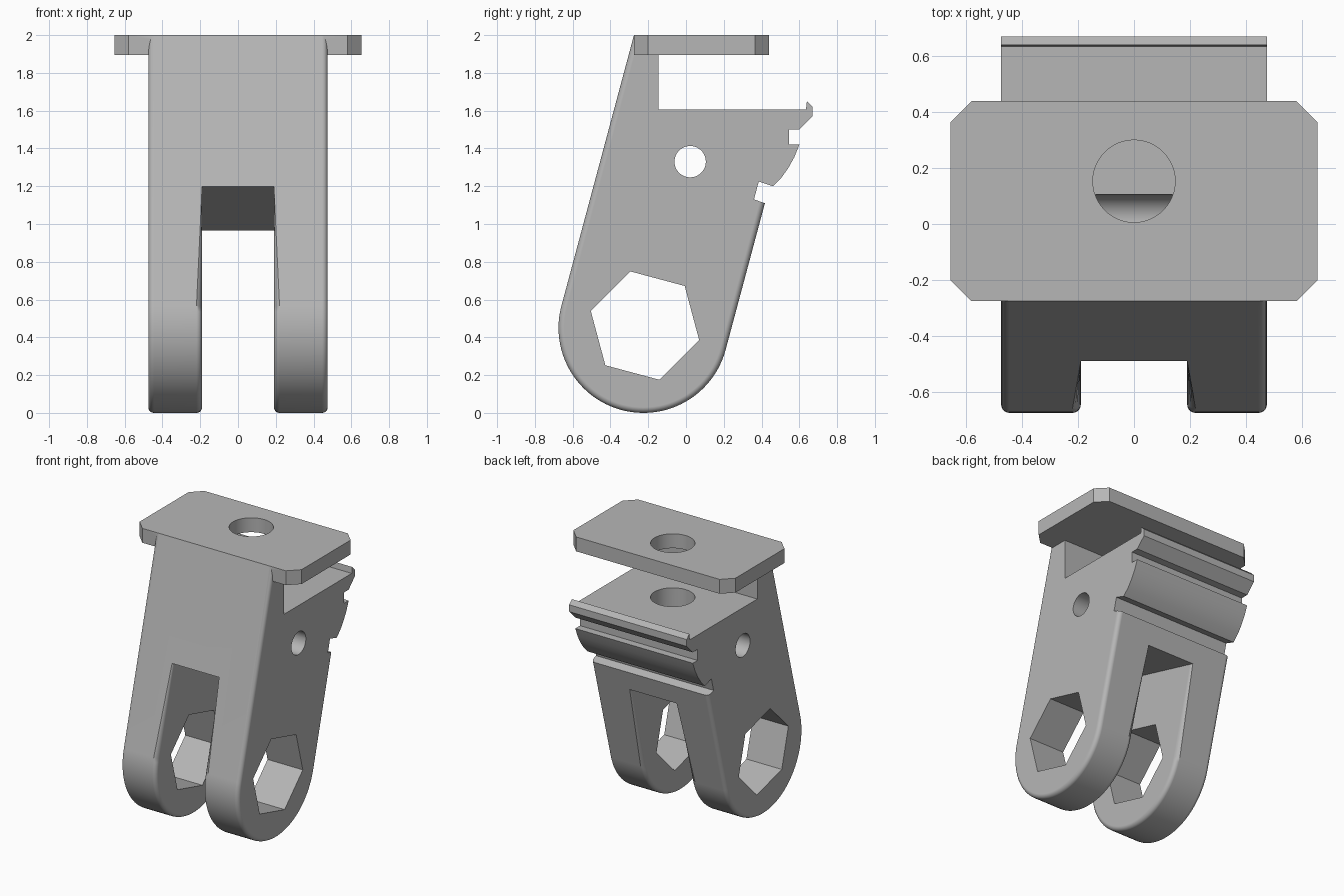
import bpy, bmesh
from math import sin, cos, tan, pi, radians
from mathutils import Matrix, Vector

if "Cube" in bpy.data.objects:
    bpy.data.objects.remove(bpy.data.objects["Cube"], do_unlink=True)

TILT = radians(15)
CY, CZ, R = -0.225, 0.45, 0.45      # round lower end of the arms
HALF, SLOT = 0.475, 0.19            # half widths of body and slot

grey = bpy.data.materials.new("plain grey")
grey.use_nodes = True
grey.diffuse_color = (0.47, 0.47, 0.47, 1)
grey.node_tree.nodes["Principled BSDF"].inputs["Base Color"].default_value = grey.diffuse_color


def prism(name, points, low, high, axis):
    """Extrude a 2D outline along x (points are y, z) or z (points are x, y)."""
    bm = bmesh.new()
    place = (lambda a, b: (low, a, b)) if axis == "x" else (lambda a, b: (a, b, low))
    face = bm.faces.new([bm.verts.new(place(a, b)) for a, b in points])
    grown = bmesh.ops.extrude_face_region(bm, geom=[face])
    move = Vector((high - low, 0, 0) if axis == "x" else (0, 0, high - low))
    bmesh.ops.translate(bm, vec=move, verts=[v for v in grown["geom"] if isinstance(v, bmesh.types.BMVert)])
    bmesh.ops.recalc_face_normals(bm, faces=bm.faces)
    mesh = bpy.data.meshes.new(name)
    bm.to_mesh(mesh)
    bm.free()
    mesh.materials.append(grey)
    obj = bpy.data.objects.new(name, mesh)
    bpy.context.collection.objects.link(obj)
    return obj


def ring(cx, cy, radius, count, start=0.0):
    return [(cx + radius * cos(start + 2 * pi * i / count),
             cy + radius * sin(start + 2 * pi * i / count)) for i in range(count)]


def apply(obj, mod):
    bpy.ops.object.select_all(action="DESELECT")
    obj.select_set(True)
    bpy.context.view_layer.objects.active = obj
    bpy.ops.object.modifier_apply(modifier=mod.name)


def combine(obj, other, operation):
    mod = obj.modifiers.new("combine", "BOOLEAN")
    mod.operation, mod.solver, mod.object = operation, "EXACT", other
    apply(obj, mod)
    bpy.data.objects.remove(other, do_unlink=True)


def along(s, d):
    """Point at length s up the tilted arm and distance d across it."""
    return (CY + s * sin(TILT) + d * cos(TILT), CZ + s * cos(TILT) - d * sin(TILT))


# Side profile: round end, straight front and back, clip grooves, open top shelf
arc = [along(-R * sin(pi * i / 48), -R * cos(pi * i / 48)) for i in range(49)]
front_top = along((2 - CZ - R * sin(TILT)) / cos(TILT), -R)
back_top = along((1.11 - CZ + R * sin(TILT)) / cos(TILT), R)
clips = [(0.36, 1.13), (0.385, 1.225), (0.46, 1.2), (0.505, 1.245), (0.542, 1.297),
         (0.574, 1.355), (0.6, 1.42), (0.545, 1.42), (0.545, 1.5), (0.6, 1.5),
         (0.67, 1.57), (0.67, 1.62), (0.64, 1.65), (0.635, 1.605)]
shelf = [(-0.145, 1.605), (-0.145, 2.0)]
body = prism("bracket_body", [front_top] + arc + [back_top] + clips + shelf, -HALF, HALF, "x")

# Slot between the two arms
slot = prism("slot_cutter", [along(0.655, -1), along(0.655, 1), along(-1, 1), along(-1, -1)],
             -SLOT, SLOT, "x")
combine(body, slot, "DIFFERENCE")

# Rounded edges around the arm outlines
bm = bmesh.new()
bm.from_mesh(body.data)
rounded = []
for e in bm.edges:
    a, b = (v.co for v in e.verts)
    mid = (a + b) / 2
    dy, dz = mid.y - CY, mid.z - CZ
    s, d = dy * sin(TILT) + dz * cos(TILT), dy * cos(TILT) - dz * sin(TILT)
    on_outline = abs(abs(d) - R) < 0.01 if s > 0 else abs((s * s + d * d) ** 0.5 - R) < 0.01
    if abs(a.x - b.x) < 0.001 and on_outline:
        rounded.append(e)
bmesh.ops.bevel(bm, geom=rounded, offset=0.03, segments=5, profile=0.5,
                affect="EDGES", clamp_overlap=True)
bm.to_mesh(body.data)
bm.free()

# Top plate with chamfered corners
W, F, B, C = 0.655, -0.276, 0.44, 0.075
corners = [(W - C, F), (W, F + C), (W, B - C), (W - C, B)]
plate = prism("top_plate", corners + [(-x, y) for x, y in reversed(corners)], 1.895, 2.0, "z")
combine(body, plate, "UNION")

# Hexagonal hole through both arms, cross pin hole, vertical screw hole
combine(body, prism("hex_cutter", ring(-0.217, 0.462, 0.297, 6, radians(45)), -1, 1, "x"), "DIFFERENCE")
combine(body, prism("pin_cutter", ring(0.022, 1.33, 0.083, 48), -1, 1, "x"), "DIFFERENCE")
combine(body, prism("screw_cutter", ring(0, 0.153, 0.147, 48), 1.33, 2.5, "z"), "DIFFERENCE")

# Smooth curved areas while large faces stay flat
bpy.ops.object.select_all(action="DESELECT")
body.select_set(True)
bpy.context.view_layer.objects.active = body
bpy.ops.object.shade_smooth_by_angle(angle=radians(25))
weighted = body.modifiers.new("flat_faces", "WEIGHTED_NORMAL")
weighted.keep_sharp = True
